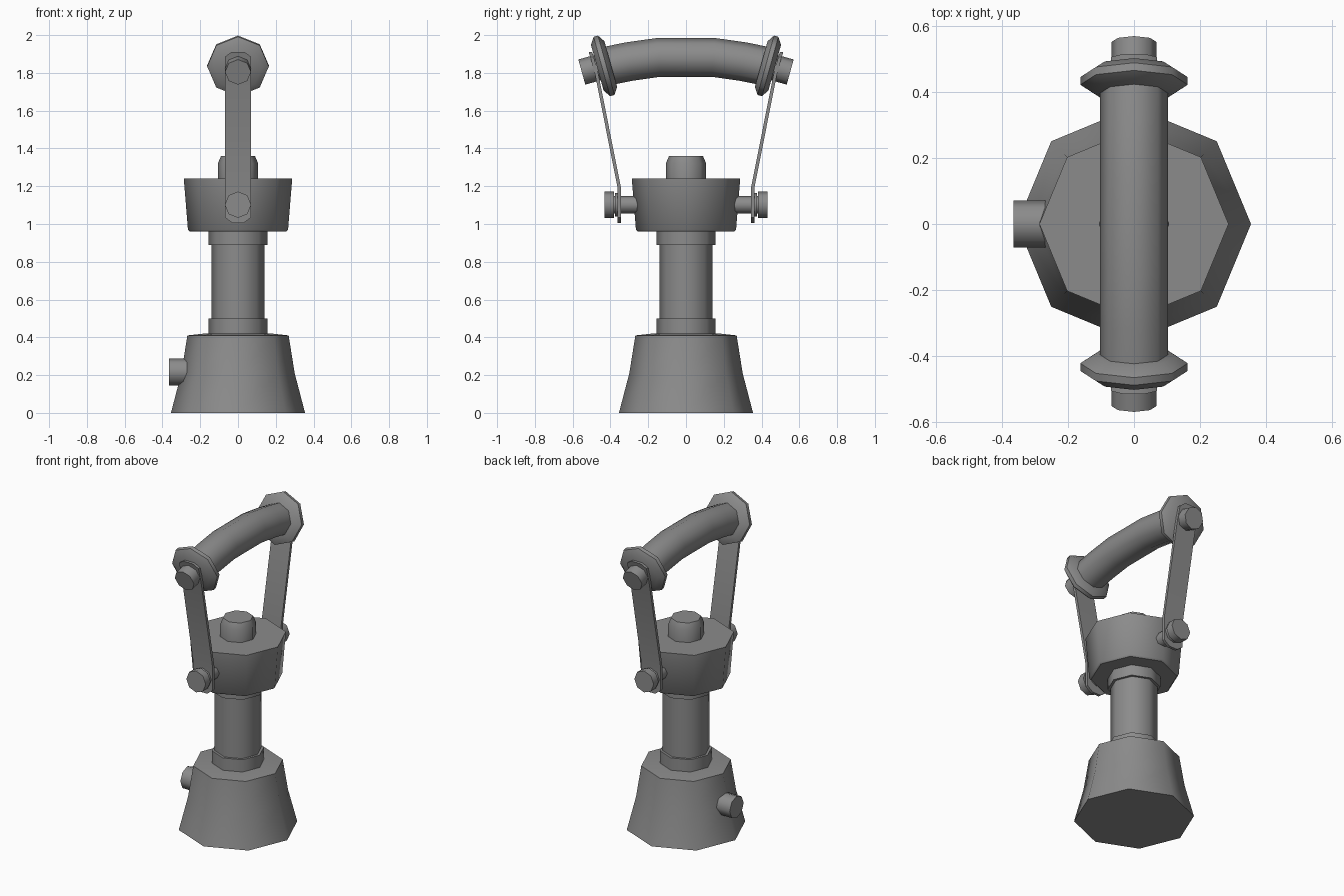
import bpy
import bmesh
from math import cos, sin, pi, radians
from mathutils import Matrix, Vector

cube = bpy.data.objects.get("Cube")
if cube:
    bpy.data.objects.remove(cube, do_unlink=True)

grey = bpy.data.materials.new("grey metal")
grey.use_nodes = True
colour = (0.26, 0.26, 0.26, 1)
grey.diffuse_color = colour
grey.node_tree.nodes["Principled BSDF"].inputs["Base Color"].default_value = colour
parts = []


def loft(name, sections, place=Matrix()):
    """Skin a run of equal-sized closed sections and cap both ends."""
    bm = bmesh.new()
    rings = [[bm.verts.new(place @ Vector(p)) for p in s] for s in sections]
    n = len(rings[0])
    for a, b in zip(rings, rings[1:]):
        for i in range(n):
            j = (i + 1) % n
            bm.faces.new((a[i], a[j], b[j], b[i]))
    bm.faces.new(rings[0][::-1])
    bm.faces.new(rings[-1])
    bmesh.ops.recalc_face_normals(bm, faces=bm.faces)
    mesh = bpy.data.meshes.new(name)
    bm.to_mesh(mesh)
    bm.free()
    mesh.materials.append(grey)
    obj = bpy.data.objects.new(name, mesh)
    bpy.context.collection.objects.link(obj)
    parts.append(obj)


def octagon(r, z=0):
    return [(r * cos(i * pi / 4), r * sin(i * pi / 4), z) for i in range(8)]


def turned(name, profile, place=Matrix()):
    loft(name, [octagon(r, z) for r, z in profile], place)


def along_y(side, y, z, tilt=0):
    """Frame whose z axis points out along side * y, dipping by tilt degrees."""
    angle = -side * radians(90 + tilt)
    return Matrix.Translation((0, side * y, z)) @ Matrix.Rotation(angle, 4, 'X')


# Standing body
turned("base", [(0.355, 0), (0.30, 0.21), (0.268, 0.41), (0.18, 0.42)])
turned("lower_collar", [(0.156, 0.41), (0.156, 0.50)])
turned("column", [(0.14, 0.45), (0.14, 0.95)])
turned("upper_collar", [(0.156, 0.89), (0.156, 0.97)])
turned("head", [(0.255, 0.96), (0.265, 0.97), (0.287, 1.24)])
turned("top_cap", [(0.107, 1.23), (0.107, 1.32), (0.09, 1.36)])

# Knob on the right side of the base
turned("base_knob", [(0.072, 0.2), (0.072, 0.365)],
       Matrix.Translation((0, 0, 0.217)) @ Matrix.Rotation(-pi / 2, 4, 'Y'))

# Arched grip
arch = [(-0.44, 1.832, 15), (-0.30, 1.86, 11), (-0.145, 1.882, 5),
        (0.145, 1.882, -5), (0.30, 1.86, -11), (0.44, 1.832, -15)]
rings = []
for y, z, tilt in arch:
    m = Matrix.Translation((0, y, z)) @ Matrix.Rotation(radians(tilt - 90), 4, 'X')
    rings.append([m @ Vector(p) for p in octagon(0.103)])
loft("grip", rings)

# Strap path: y, z, half width
strap = [(0.353, 1.005, 0.03), (0.353, 1.035, 0.07), (0.353, 1.19, 0.07),
         (0.472, 1.79, 0.07), (0.498, 1.885, 0.07), (0.506, 1.91, 0.035)]
t = 0.009

for side, word in ((-1, "front"), (1, "back")):
    loft(word + "_strap",
         [[(-w, side * (y - t), z), (w, side * (y - t), z),
           (w, side * (y + t), z), (-w, side * (y + t), z)] for y, z, w in strap])

    # Lower pivot: shaft, washer and bolt head
    pivot = along_y(side, 0, 1.102)
    turned(word + "_pivot_shaft", [(0.046, 0.2), (0.046, 0.40)], pivot)
    turned(word + "_pivot_washer", [(0.062, 0.355), (0.062, 0.375)], pivot)
    turned(word + "_pivot_head", [(0.07, 0.382), (0.07, 0.432)], pivot)

    # Upper end: bevelled flange and bolt
    end = along_y(side, 0.434, 1.837, 15.5)
    turned(word + "_flange", [(0.125, -0.037), (0.163, -0.012),
                              (0.163, 0.012), (0.125, 0.037)], end)
    turned(word + "_grip_bolt", [(0.069, 0), (0.069, 0.122)], end)

# Smooth the rounded sides, keep the rims sharp
bpy.ops.object.select_all(action='DESELECT')
for obj in parts:
    obj.select_set(True)
bpy.context.view_layer.objects.active = parts[0]
bpy.ops.object.shade_smooth_by_angle(angle=radians(46))
